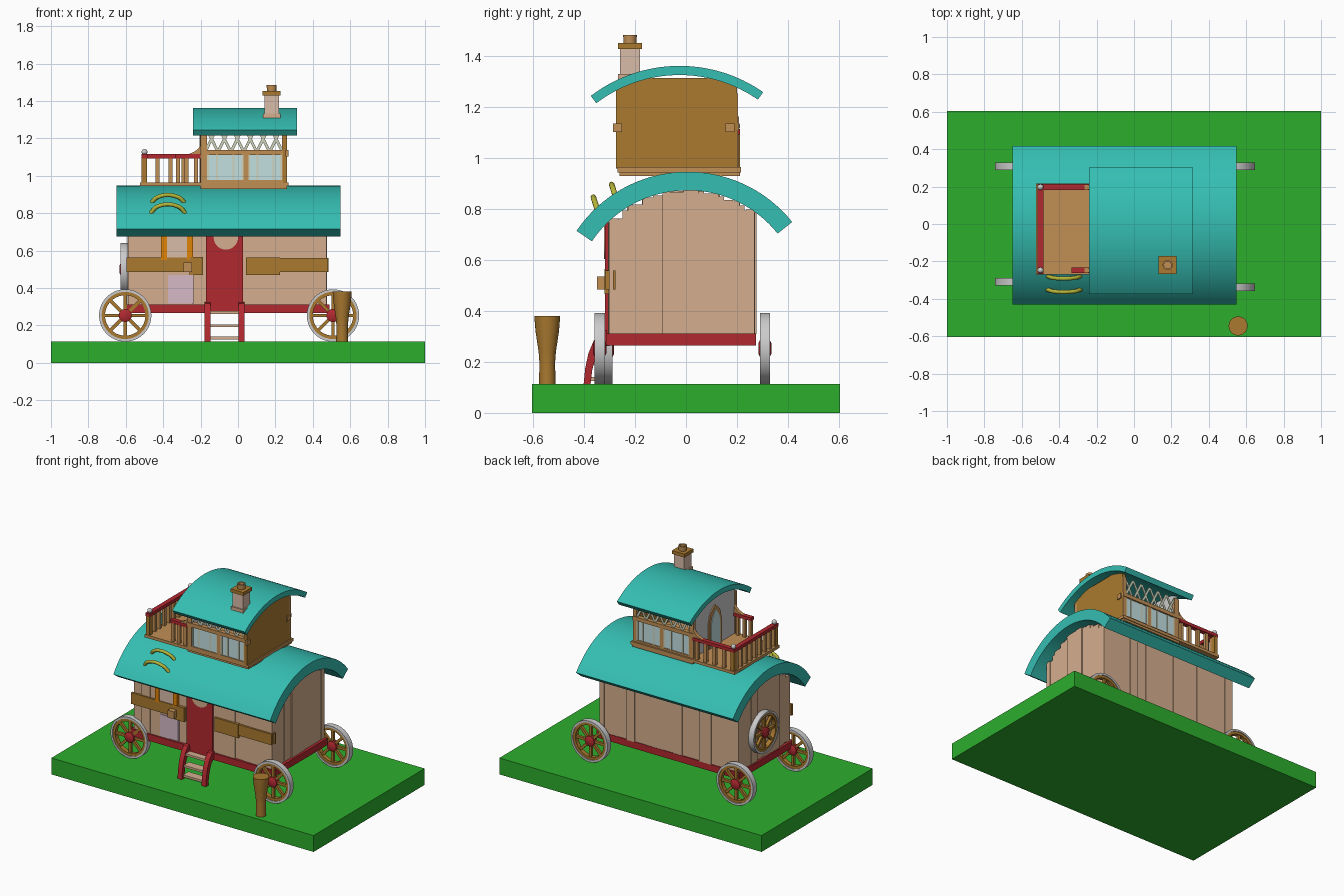
import bpy, bmesh, math, random
from math import pi, cos, sin
from mathutils import Matrix, Vector

if "Cube" in bpy.data.objects:
    bpy.data.objects.remove(bpy.data.objects["Cube"])
random.seed(4)

MATS = {}
def mat(hexcol):
    if hexcol not in MATS:
        m = bpy.data.materials.new("colour_" + hexcol)
        m.diffuse_color = [(int(hexcol[i:i + 2], 16) / 255) ** 2.2 for i in (0, 2, 4)] + [1]
        m.use_nodes = True
        m.node_tree.nodes["Principled BSDF"].inputs["Base Color"].default_value = m.diffuse_color
        MATS[hexcol] = m
    return MATS[hexcol]

TEAL, GREEN, RED, TAN = "38BDB1", "30AC30", "B02D33", "D4AD8D"
OCHRE, WOOD, OLIVE, ORANGE = "A97933", "C08E56", "B4B43C", "E0820F"
LILAC, GLASS, LATTICE, PINK = "D6B8C6", "C2DFE0", "CDD3BA", "D9BBA8"

def finish(name, bm, col=None):
    bmesh.ops.recalc_face_normals(bm, faces=bm.faces)
    me = bpy.data.meshes.new(name)
    bm.to_mesh(me)
    bm.free()
    if col:
        me.materials.append(mat(col))
    ob = bpy.data.objects.new(name, me)
    bpy.context.collection.objects.link(ob)
    return ob

def add_box(bm, x0, x1, y0, y1, z0, z1):
    m = Matrix.Translation(((x0 + x1) / 2, (y0 + y1) / 2, (z0 + z1) / 2)) @ Matrix.Diagonal((x1 - x0, y1 - y0, z1 - z0, 1))
    bmesh.ops.create_cube(bm, size=1, matrix=m)

def boxes(name, col, *dims):
    bm = bmesh.new()
    for d in dims:
        add_box(bm, *d)
    return finish(name, bm, col)

def add_prism(bm, pts, axis, a, b):
    """Extrude a 2D outline along x, y or z from a to b."""
    place = {"x": lambda p, q, t: (t, p, q), "y": lambda p, q, t: (p, t, q), "z": lambda p, q, t: (p, q, t)}[axis]
    f = bm.faces.new([bm.verts.new(place(p, q, a)) for p, q in pts])
    r = bmesh.ops.extrude_face_region(bm, geom=[f])
    off = Vector(place(0, 0, b - a))
    bmesh.ops.translate(bm, vec=off, verts=[v for v in r["geom"] if isinstance(v, bmesh.types.BMVert)])

def prism(name, col, pts, axis, a, b):
    bm = bmesh.new()
    add_prism(bm, pts, axis, a, b)
    return finish(name, bm, col)

def lathe(name, col, prof, matrix, n=40, ring=False):
    """Revolve (radius, height) points around local z; ring closes the profile on itself."""
    bm = bmesh.new()
    rows = [[bm.verts.new((r * cos(2 * pi * i / n), r * sin(2 * pi * i / n), h)) for i in range(n)] for r, h in prof]
    k = len(rows)
    for j in range(k if ring else k - 1):
        for i in range(n):
            bm.faces.new((rows[j][i], rows[j][(i + 1) % n], rows[(j + 1) % k][(i + 1) % n], rows[(j + 1) % k][i]))
    if not ring:
        bm.faces.new(rows[0])
        bm.faces.new(rows[-1])
    bm.transform(matrix)
    return finish(name, bm, col)

def arc_roof(name, x0, x1, left, right, top, thick, n=32):
    """Curved roof: circular arc from left edge over the crown height to the right edge."""
    a, b = Vector(left), Vector(right)
    half, mid = (b - a).length / 2, (a + b) / 2
    up = Vector((-(b - a).y, (b - a).x)).normalized()
    sag = top - mid.y
    R = (half ** 2 + sag ** 2) / (2 * sag)
    c = mid + up * (sag - R)
    a0, a1 = math.atan2(*(a - c).yx), math.atan2(*(b - c).yx)
    def arc(r):
        return [(c.x + r * cos(a0 + (a1 - a0) * i / n), c.y + r * sin(a0 + (a1 - a0) * i / n)) for i in range(n + 1)]
    prism(name, TEAL, arc(R) + arc(R - thick)[::-1], "x", x0, x1)
    return lambda y: c.y + math.sqrt((R - thick) ** 2 - (y - c.x) ** 2)

# ground, chassis and roofs
boxes("ground_slab", GREEN, (-1, 1, -.605, .605, 0, .113))
boxes("chassis", RED, (-.6, .49, -.315, .275, .265, .312))
under = arc_roof("main_roof", -.65, .547, (-.43, .715), (.417, .75), .947, .073)
under2 = arc_roof("cabin_roof", -.24, .315, (-.374, 1.245), (.303, 1.26), 1.363, .036)

# plank walls: long sides, then ends stepped under the roof
def split(a, b, n):
    e = [a + (b - a) * (i + (random.uniform(-.2, .2) if 0 < i < n else 0)) / n for i in range(n + 1)]
    return list(zip(e, e[1:]))
for side, y in (("front", -.295), ("back", .265)):
    s = -1 if y < 0 else 1
    dims = []
    for a, b in split(-.585, .472, 15):
        o = y + s * random.uniform(.002, .012)
        dims.append((a, b, min(o, y - s * .03), max(o, y - s * .03), .31, under(y) + .005))
    boxes(side + "_planks", TAN, *dims)
for side, x in (("right", .465), ("left", -.578)):
    s = -1 if x < 0 else 1
    dims = []
    for a, b in split(-.303, .27, 8):
        o = x + s * random.uniform(.002, .014)
        dims.append((min(o, x - s * .03), max(o, x - s * .03), a, b, .31, min(under(a), under(b)) + .005))
    boxes(side + "_planks", TAN, *dims)
    boxes(side + "_gable_backing", TAN, *[(x - .008, x + .001, y, y + .04, .32, min(under(y), under(y + .04))) for y in [-.29 + .04 * i for i in range(14)]])

# front door, porthole, window, boards
boxes("front_door", RED, (-.172, .027, -.318, -.29, .31, .75))
TO_Y = Matrix.Rotation(pi / 2, 4, "X")
lathe("door_porthole", TAN, [(.065, 0), (.065, .015)], Matrix.Translation((-.065, -.308, .67)) @ TO_Y)
boxes("front_window_pane", PINK, (-.38, -.27, -.311, -.3, .55, .74))
boxes("front_window_frame", ORANGE, (-.412, -.38, -.318, -.3, .55, .74), (-.273, -.241, -.318, -.3, .55, .74))
boxes("lower_panel", LILAC, (-.375, -.238, -.312, -.3, .318, .47))
boxes("front_boards", OCHRE, (-.595, -.23, -.316, -.3, .485, .562), (-.26, -.187, -.32, -.3, .468, .565),
      (.043, .225, -.32, -.3, .468, .562), (.2, .478, -.316, -.3, .485, .56))
boxes("board_end_strip", OCHRE, (.46, .484, -.287, -.277, .485, .56))
boxes("door_box", WOOD, (-.292, -.245, -.35, -.31, .485, .535))

# entrance steps
side = [(-.31, .325), (-.335, .318), (-.362, .285), (-.383, .235), (-.396, .175), (-.402, .113),
        (-.375, .113), (-.368, .17), (-.355, .22), (-.338, .255), (-.31, .275)]
for n, x in (("left", -.18), ("right", .003)):
    prism("step_rail_" + n, RED, side, "x", x, x + .033)
boxes("step_treads", TAN, *[(-.15, .005, y, y + .06, z, z + .015) for y, z in ((-.385, .125), (-.38, .19), (-.36, .262))])

# wheels
def wheel(name, loc, rot, R=.14):
    M = Matrix.Translation(loc) @ rot
    ring = lambda a, b, w: [(a, -w), (b, -w), (b, w), (a, w)]
    lathe(name + "_tyre", None, ring(R - .014, R, .02), M, ring=True)
    lathe(name + "_rim", OCHRE, ring(R - .032, R - .014, .015), M, ring=True)
    lathe(name + "_hub", RED, [(.02, -.026), (.035, -.018), (.035, .018), (.02, .026)], M, 24)
    bm = bmesh.new()
    for i in range(4):
        t = Matrix.Rotation(i * pi / 4, 4, "Z") @ Matrix.Diagonal((2 * R - .05, .018, .018, 1))
        bmesh.ops.create_cube(bm, size=1, matrix=M @ t)
    finish(name + "_spokes", bm, OCHRE)
for n, x, y in (("front_left", -.603, -.308), ("front_right", .508, -.339), ("back_left", -.603, .31), ("back_right", .508, .31)):
    wheel(n + "_wheel", (x, y, .253), TO_Y)
wheel("spare_wheel", (-.608, .02, .5), Matrix.Rotation(pi / 2, 4, "Y"))

# wooden stump post
lathe("stump_post", OCHRE, [(.032, .113), (.031, .2), (.034, .24), (.046, .32), (.051, .38)], Matrix.Translation((.557, -.545, 0)), 32)

# grab handles on the main roof
for i, (y, z) in enumerate(((-.288, .885), (-.36, .835))):
    cu = bpy.data.curves.new("roof_handle", "CURVE")
    cu.dimensions, cu.bevel_depth, cu.bevel_resolution, cu.resolution_u = "3D", .011, 3, 5
    sp = cu.splines.new("BEZIER")
    pts = [(-.468, .012, -.038), (-.432, 0, 0), (-.318, 0, 0), (-.28, .012, -.038)]
    sp.bezier_points.add(3)
    for b, p in zip(sp.bezier_points, pts):
        b.co = (p[0], y + p[1], z + p[2])
        b.handle_left_type = b.handle_right_type = "AUTO"
    cu.use_fill_caps = True
    cu.materials.append(mat(OLIVE))
    bpy.context.collection.objects.link(bpy.data.objects.new("roof_handle_%d" % i, cu))

# upper deck
boxes("upper_deck", WOOD, (-.523, .27, -.27, .217, .945, .965), (-.2, .262, -.262, .212, .93, .946))

# upper cabin end walls with arched tops
def gable(y0, y1, z0, n=12):
    ys = [y1 + (y0 - y1) * i / n for i in range(n + 1)]
    return [(y0, z0), (y1, z0)] + [(y, min(under2(y) + .004, 1.315)) for y in ys]
prism("cabin_right_wall", OCHRE, gable(-.274, .2, .96), "x", .24, .262)
prism("cabin_left_wall", None, gable(-.255, .19, .96), "x", -.195, -.18)
boxes("wall_blocks", WOOD, (.255, .27, -.287, -.252, 1.103, 1.137), (.255, .27, .155, .19, 1.103, 1.137))

# pointed arch doorway onto the balcony
def pointed(w, zt):
    return [(-.03 - w, .965), (-.03 + w, .965), (-.03 + w, 1.13), (-.03 + w * .75, zt - .05), (-.03, zt), (-.03 - w * .75, zt - .05), (-.03 - w, 1.13)]
prism("balcony_door_frame", WOOD, pointed(.07, 1.25), "x", -.203, -.19)
prism("balcony_door", GLASS, pointed(.048, 1.22), "x", -.207, -.19)

# upper cabin side walls: frame, glazing, lattice
for n, y0, y1 in (("front", -.27, -.248), ("back", .183, .205)):
    ym = (y0 + y1) / 2
    boxes("cabin_frame_" + n, WOOD, *[(x, x + w, y0, y1, .96, 1.255) for x, w in ((-.2, .035), (.235, .027))],
          (.03, .055, y0, y1, .96, 1.12), (-.2, .26, y0, y1, .96, .978), (-.2, .262, y0 - .004, y1 + .004, 1.112, 1.138))
    boxes("cabin_glass_" + n, GLASS, (-.17, .24, ym - .004, ym + .004, .97, 1.12))
    boxes("cabin_mullions_" + n, LATTICE, *[(x, x + .01, ym - .008, ym + .008, .975, 1.115) for x in (-.165, -.118, -.03, .02, .055, .1, .185, .225)])
    bm = bmesh.new()
    for i in range(6):
        x, d, w = -.18 + i * .069, .06, .017
        for a, b, o in ((x, x + d, 0), (x + d, x, .005)):
            add_prism(bm, [(a, 1.136), (a + w, 1.136), (b + w, 1.258), (b, 1.258)], "y", ym - .005 + o, ym + o)
    finish("lattice_" + n, bm, LATTICE)

# balcony railing: red rails, wooden balusters, ball finials, swept brackets
boxes("balcony_rails", RED, (-.517, -.485, -.268, .213, 1.093, 1.115), (-.335, -.2, -.262, -.232, 1.093, 1.115), (-.5, -.2, .182, .213, 1.093, 1.115))
bal = [(-.501, -.27 + .052 * i + .025) for i in range(9)] + [(x, .197) for x in (-.43, -.36, -.29, -.225)] + [(x, -.247) for x in (-.32, -.275, -.225)]
boxes("balusters", WOOD, *[(x - .011, x + .011, y - .01, y + .01, .963, 1.095) for x, y in bal])
boxes("corner_posts", OCHRE, *[(-.515, -.487, y - .014, y + .014, .963, 1.113) for y in (-.252, .198)])
for n, y in (("front", -.247), ("back", .197)):
    prism("swept_bracket_" + n, WOOD, [(-.27, 1.113), (-.2, 1.113), (-.2, 1.165), (-.21, 1.148), (-.23, 1.13)], "y", y - .012, y + .012)
    bm = bmesh.new()
    bmesh.ops.create_uvsphere(bm, u_segments=20, v_segments=12, radius=.016, matrix=Matrix.Translation((-.5, y, 1.127)))
    finish("ball_finial_" + n, bm)

# chimney
def centred(cx, cy, h, z0, z1):
    return (cx - h, cx + h, cy - h, cy + h, z0, z1)
boxes("chimney_stack", PINK, centred(.18, -.22, .039, 1.3, 1.435))
boxes("chimney_base", TAN, centred(.18, -.22, .047, 1.29, 1.332))
boxes("chimney_cap", OCHRE, centred(.18, -.22, .048, 1.43, 1.453))
lathe("chimney_pot", WOOD, [(.025, 1.45), (.027, 1.485), (.019, 1.485), (.019, 1.46)], Matrix.Translation((.18, -.22, 0)), 24)

# smooth curved surfaces, keep hard edges
for o in bpy.context.collection.objects:
    o.select_set(o.type == "MESH")
    if o.type == "MESH":
        bpy.context.view_layer.objects.active = o
bpy.ops.object.shade_smooth_by_angle(angle=math.radians(30))
